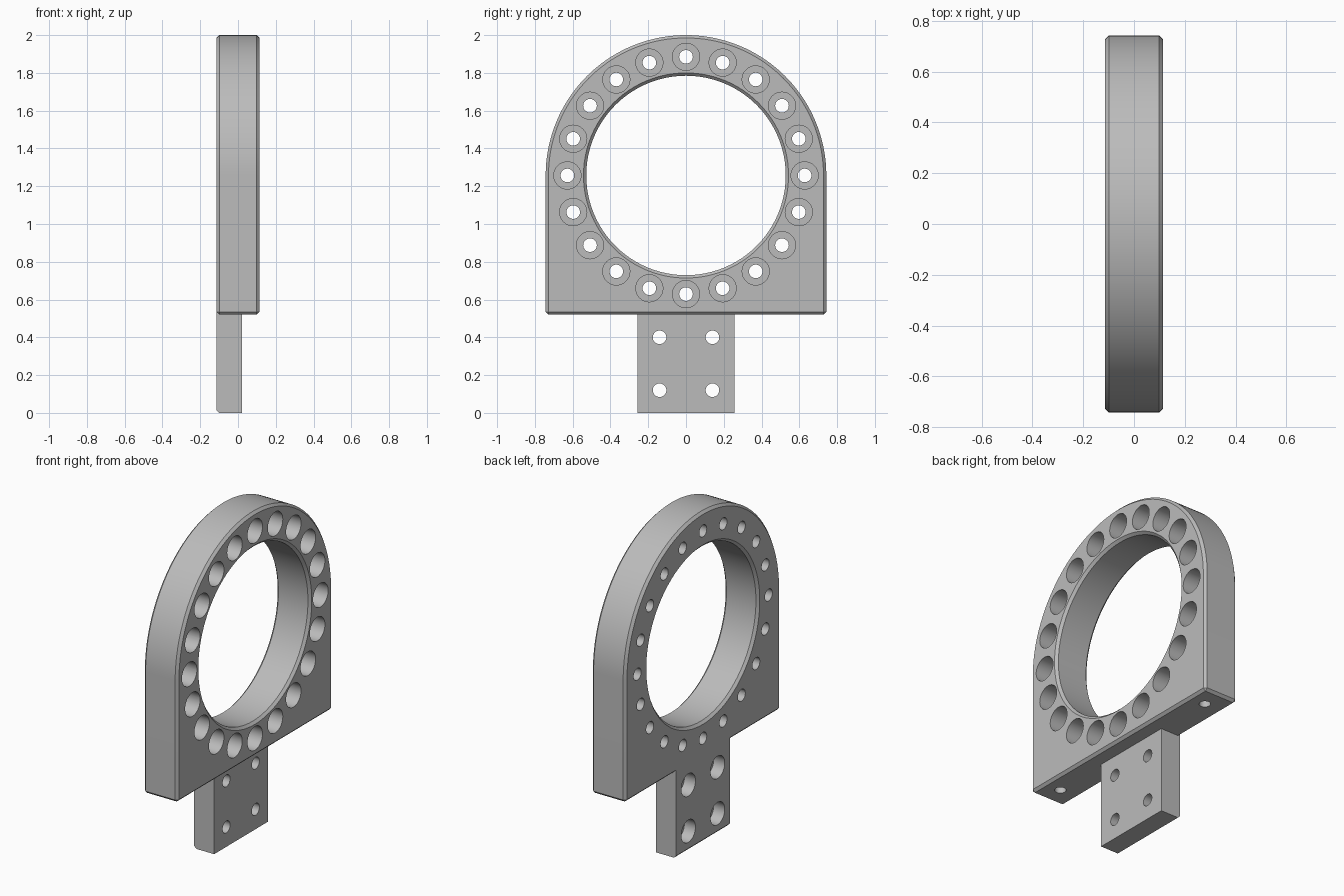
import bpy, bmesh, math
from mathutils import Matrix, Vector

default = bpy.data.objects.get("Cube")
if default:
    bpy.data.objects.remove(default, do_unlink=True)

# Main dimensions
HALF = 0.114          # half thickness of the ring plate
CZ = 1.257            # height of the ring centre
R = 0.743             # outer radius
BASE = 0.52           # underside of the ring plate
BORE = 0.528
CH = 0.015            # chamfer size
TAB_X = 0.02          # inner face of the mounting tab

grey = bpy.data.materials.new("machined grey")
grey.use_nodes = True
colour = (0.5, 0.5, 0.5, 1)
grey.diffuse_color = colour
grey.node_tree.nodes["Principled BSDF"].inputs["Base Color"].default_value = colour


def make_object(name, bm):
    bmesh.ops.recalc_face_normals(bm, faces=bm.faces)
    mesh = bpy.data.meshes.new(name)
    bm.to_mesh(mesh)
    bm.free()
    obj = bpy.data.objects.new(name, mesh)
    obj.data.materials.append(grey)
    bpy.context.collection.objects.link(obj)
    return obj


def add_turned(bm, profile, matrix, segments):
    """Closed solid turned about local x from (x, radius) pairs."""
    rings = []
    for x, r in profile:
        ring = []
        for i in range(segments):
            a = math.tau * i / segments
            ring.append(bm.verts.new(matrix @ Vector((x, r * math.cos(a), r * math.sin(a)))))
        rings.append(ring)
    for lower, upper in zip(rings, rings[1:]):
        for i in range(segments):
            j = (i + 1) % segments
            bm.faces.new((lower[i], lower[j], upper[j], upper[i]))
    bm.faces.new(rings[0][::-1])
    bm.faces.new(rings[-1])


def boolean(target, tool, operation):
    mod = target.modifiers.new(operation.lower(), "BOOLEAN")
    mod.operation = operation
    mod.solver = "EXACT"
    mod.object = tool
    bpy.context.view_layer.update()
    with bpy.context.temp_override(object=target, active_object=target):
        bpy.ops.object.modifier_apply(modifier=mod.name)
    bpy.data.objects.remove(tool, do_unlink=True)


# Ring plate: arched outline, extruded and chamfered
bm = bmesh.new()
outline = [(-R, BASE), (R, BASE)]
ARC = 72
for i in range(ARC + 1):
    a = math.pi * i / ARC
    outline.append((R * math.cos(a), CZ + R * math.sin(a)))
face = bm.faces.new([bm.verts.new((-HALF, y, z)) for y, z in outline])
ext = bmesh.ops.extrude_face_region(bm, geom=[face])
moved = [g for g in ext["geom"] if isinstance(g, bmesh.types.BMVert)]
bmesh.ops.translate(bm, verts=moved, vec=(2 * HALF, 0, 0))
bmesh.ops.recalc_face_normals(bm, faces=bm.faces)
sharp = [e for e in bm.edges if e.calc_face_angle(0) > 0.7]
bmesh.ops.bevel(bm, geom=sharp, offset=CH, offset_type="OFFSET",
                segments=1, affect="EDGES", clamp_overlap=False)
plate = make_object("ring_mount", bm)

# Mounting tab, flush with the -x face
bm = bmesh.new()
bmesh.ops.create_cube(bm, size=1)
top = BASE + 0.05
bmesh.ops.scale(bm, verts=bm.verts, vec=(TAB_X + HALF, 0.514, top))
bmesh.ops.translate(bm, verts=bm.verts, vec=((TAB_X - HALF) / 2, 0, top / 2))
low = [e for e in bm.edges
       if all(v.co.z < 0.01 and v.co.x < 0 and v.co.x < -HALF + 0.01 for v in e.verts)]
bmesh.ops.bevel(bm, geom=low, offset=CH, segments=1, affect="EDGES")
boolean(plate, make_object("mounting_tab", bm), "UNION")

# Cutters: chamfered bore, counterbored holes, blind holes in the underside
bm = bmesh.new()
OUT = 0.05
half_bore = [(HALF - CH, BORE), (HALF + OUT, BORE + CH + OUT)]
bore = [(-x, r) for x, r in reversed(half_bore)] + half_bore
add_turned(bm, bore, Matrix.Translation((0, 0, CZ)), 96)

ring_hole = [(-HALF - OUT, 0.036), (-0.03, 0.036), (-0.03, 0.072), (HALF + OUT, 0.072)]
for i in range(20):
    a = math.tau * i / 20
    at = Matrix.Translation((0, 0.628 * math.sin(a), CZ + 0.628 * math.cos(a)))
    add_turned(bm, ring_hole, at, 32)

tab_hole = [(-HALF - OUT, 0.068), (-0.04, 0.068), (-0.04, 0.036), (TAB_X + OUT, 0.036)]
for side in (-1, 1):
    for z in (0.12, 0.4):
        add_turned(bm, tab_hole, Matrix.Translation((0, 0.14 * side, z)), 32)
    upright = Matrix.Rotation(-math.pi / 2, 4, "Y")
    at = Matrix.Translation((0.01, 0.617 * side, BASE)) @ upright
    add_turned(bm, [(-OUT, 0.032), (0.25, 0.032)], at, 32)
boolean(plate, make_object("hole_cutters", bm), "DIFFERENCE")

# Smooth round walls, crisp machined edges
bpy.ops.object.select_all(action="DESELECT")
plate.select_set(True)
bpy.context.view_layer.objects.active = plate
bpy.ops.object.shade_smooth_by_angle(angle=math.radians(30))
